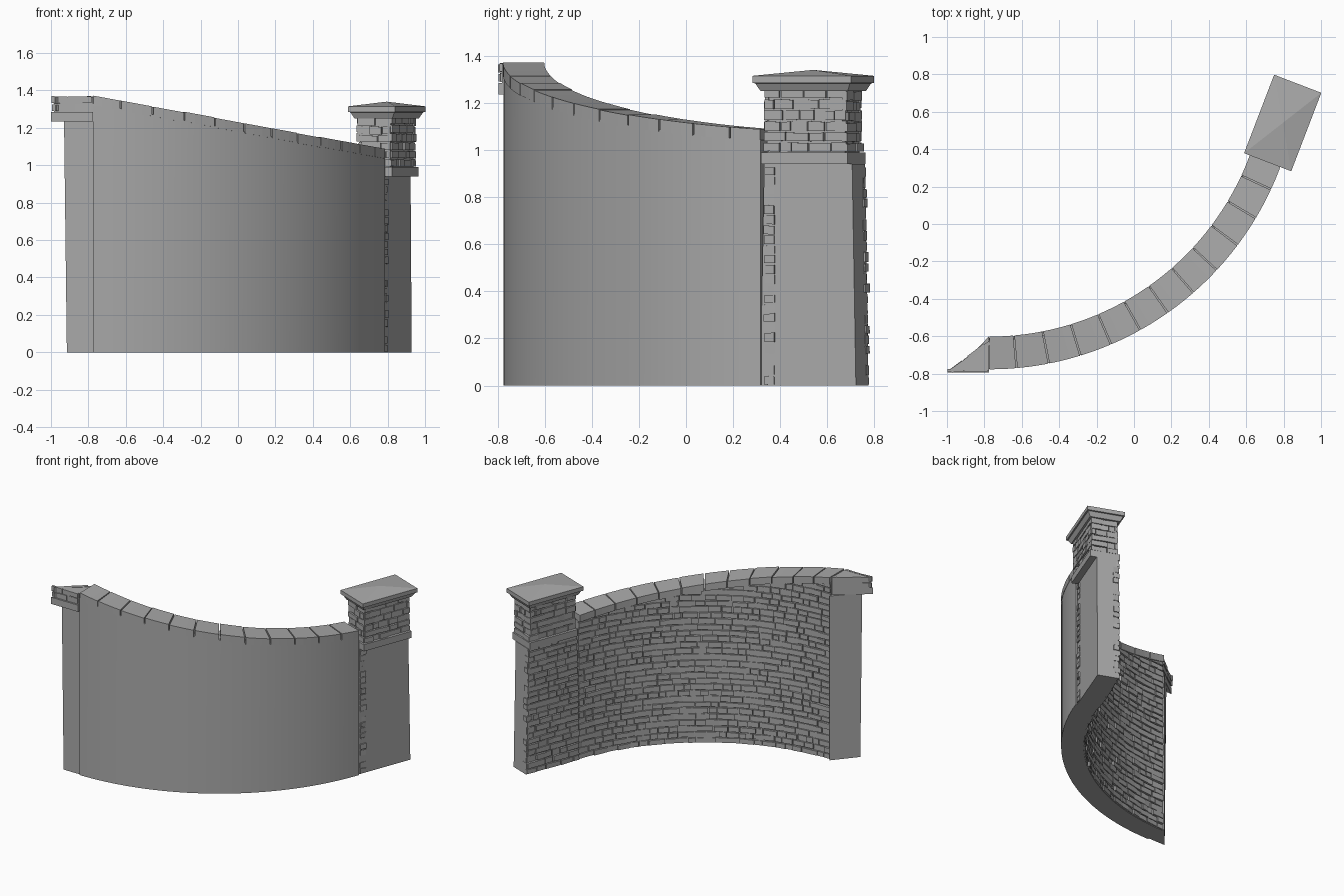
import bpy, bmesh, math, random
from mathutils import Vector

random.seed(7)
cube = bpy.data.objects.get("Cube")
if cube:
    bpy.data.objects.remove(cube)

stone = bpy.data.materials.new("grey_stone")
stone.use_nodes = True
GREY = (0.4, 0.4, 0.4, 1)
stone.diffuse_color = GREY
stone.node_tree.nodes["Principled BSDF"].inputs["Base Color"].default_value = GREY

# Layout: curved wall about an arc centre, gate pillar on its own rotated axes
ARC = Vector((-0.775, 0.885, 0))
R_OUT, R_IN, END = 1.66, 1.495, math.radians(70)
PILLAR = Vector((0.795, 0.54, 0))
T = Vector((0.358, 0.934, 0))
N = Vector((0.934, -0.358, 0))
BAND_Z, SHAFT_Z, CAP_Z = 0.94, 0.99, 1.25
ROW = 0.044


def loft(bm, rings, close_ends=True):
    """Skin a list of equal point rings."""
    vs = [[bm.verts.new(p) for p in r] for r in rings]
    n = len(vs[0])
    for a, b in zip(vs, vs[1:]):
        for i in range(n):
            bm.faces.new((a[i], a[(i + 1) % n], b[(i + 1) % n], b[i]))
    if close_ends:
        bm.faces.new(vs[0])
        bm.faces.new(vs[-1])


def finish(bm, name, smooth=False):
    bmesh.ops.recalc_face_normals(bm, faces=bm.faces)
    me = bpy.data.meshes.new(name)
    bm.to_mesh(me)
    bm.free()
    me.materials.append(stone)
    ob = bpy.data.objects.new(name, me)
    bpy.context.collection.objects.link(ob)
    if smooth:
        bpy.ops.object.select_all(action='DESELECT')
        ob.select_set(True)
        bpy.context.view_layer.objects.active = ob
        bpy.ops.object.shade_smooth_by_angle(angle=math.radians(30))
    return ob


def solid(name, rings, smooth=False):
    bm = bmesh.new()
    loft(bm, rings)
    return finish(bm, name, smooth)


def arc_point(a, r, z):
    return ARC + Vector((r * math.sin(a), -r * math.cos(a), z))


def arc_top(a):
    return 1.375 - 0.307 * math.sin(a)


def pillar_point(t, n, z):
    return PILLAR + T * t + N * n + Vector((0, 0, z))


def pillar_ring(a, b, z):
    return [pillar_point(i * a, j * b, z) for i, j in ((-1, -1), (1, -1), (1, 1), (-1, 1))]


def lay_bricks(bm, place, s0, s1, z0, top, length=(0.045, 0.12), depth=0.02):
    """Courses of uneven bricks; place(s, d, z) maps onto the face, d outward."""
    rnd = random.uniform
    z = z0
    while z < top(s0) - 0.012 or z < top(s1) - 0.012:
        h = ROW * rnd(0.9, 1.1)
        s = s0
        while s < s1 - 0.004:
            e = s + rnd(*length)
            if s1 - e < length[0] * 0.6:
                e = s1
            e = min(e, s1)
            gap, out = 0.0025, rnd(-0.005, 0.006)
            ends = []
            for x in (s + gap, e - gap):
                lo = z + gap + rnd(0, 0.003)
                hi = min(z + h - gap + rnd(-0.004, 0.002), top(x))
                ends.append((x + rnd(-0.002, 0.002), lo, hi, out + rnd(-0.003, 0.003)))
            if all(hi - lo > 0.008 for _, lo, hi, _ in ends):
                loft(bm, [[place(x, -depth, lo), place(x, d, lo),
                           place(x, d, hi), place(x, -depth, hi)] for x, lo, hi, d in ends])
            s = e
        z += h


# Curved wall with its plain rendered outer face
STEPS = 28
solid("curved_wall", [[arc_point(a, R_OUT, 0), arc_point(a, R_OUT, arc_top(a) - 0.045),
                       arc_point(a, R_IN + 0.012, arc_top(a) - 0.045),
                       arc_point(a, R_IN + 0.012, 0)]
                      for a in (END * i / STEPS for i in range(STEPS + 1))], smooth=True)

# Brickwork on the inner side of the curve
bm = bmesh.new()
lay_bricks(bm, lambda s, d, z: arc_point(s / R_IN, R_IN + 0.002 - d, z), 0, END * R_IN, 0,
           lambda s: arc_top(s / R_IN) - 0.05)
finish(bm, "wall_bricks")

# Coping stones along the sloping top
bm = bmesh.new()
joints = [0] + [math.radians(5.1 + 6 * k) for k in range(11)] + [END]
for a0, a1 in zip(joints, joints[1:]):
    gap, lift = 0.0022, random.uniform(-0.003, 0.002)
    rings = []
    for k in range(4):
        a = a0 + gap + (a1 - a0 - 2 * gap) * k / 3
        zt = arc_top(a) + lift
        rings.append([arc_point(a, r, z) for r, z in
                      ((R_OUT + 0.002, zt - 0.052), (R_OUT + 0.002, zt),
                       (R_IN - 0.008, zt), (R_IN - 0.008, zt - 0.052))])
    loft(bm, rings)
finish(bm, "coping_stones")


# Left end pillar, cut off on a diagonal
def wedge(left, front, back, z):
    return [Vector((left, front, z)), Vector((-0.775, front, z)), Vector((-0.775, back, z))]


solid("end_pillar_body", [wedge(-0.915, -0.765, -0.6, 0), wedge(-0.93, -0.765, -0.6, 1.235)])
solid("end_pillar_band", [wedge(-1, -0.795, -0.63, 1.235), wedge(-1, -0.795, -0.63, 1.285)])
solid("end_pillar_top", [wedge(-0.985, -0.782, -0.625, 1.285), wedge(-0.985, -0.782, -0.625, 1.365)])
bm = bmesh.new()
lay_bricks(bm, lambda s, d, z: Vector((s, -0.787 - d, z)), -0.997, -0.78, 1.286,
           lambda s: 1.376, depth=0.012)
cut = (Vector((-0.775, -0.625, 0)) - Vector((-0.985, -0.782, 0))).normalized()
lay_bricks(bm, lambda s, d, z: Vector((-0.985, -0.782, z)) + cut * s
           + Vector((-cut.y, cut.x, 0)) * d, 0, 0.26, 1.286, lambda s: 1.376, depth=0.02)
finish(bm, "end_pillar_bricks")


# Gate pillar: battered lower shaft with plain outer and end panels
def batter(z):
    return 1.085 - 0.085 * z / BAND_Z


solid("gate_pillar_body", [[pillar_point(t * batter(z), n, z) for t, n in
                            ((-0.2, -0.09), (0.2, -0.09), (0.2, 0.06), (-0.2, 0.06))]
                           for z in (0, BAND_Z)])
bm = bmesh.new()
below_band = lambda s: BAND_Z
lay_bricks(bm, lambda s, d, z: pillar_point(s * batter(z), -0.1 - d, z),
           -0.2, 0.2, 0, below_band)
lay_bricks(bm, lambda s, d, z: pillar_point(0.202 * batter(z) + d, s, z),
           -0.1, -0.055, 0, below_band, (0.03, 0.05))
lay_bricks(bm, lambda s, d, z: pillar_point(s, 0.064 + d, z),
           -0.2, -0.15, 0, below_band, (0.035, 0.055))
finish(bm, "gate_pillar_bricks")

solid("gate_pillar_band", [pillar_ring(0.197, 0.1065, z) for z in (BAND_Z, SHAFT_Z)])

# Upper shaft, bricked on four sides
solid("gate_pillar_shaft", [pillar_ring(0.178, 0.086, z) for z in (SHAFT_Z, CAP_Z)])
bm = bmesh.new()
for side in (-1, 1):
    lay_bricks(bm, lambda s, d, z: pillar_point(s, side * (0.095 + d), z),
               -0.187, 0.187, SHAFT_Z, lambda s: CAP_Z)
    lay_bricks(bm, lambda s, d, z: pillar_point(side * (0.187 + d), s, z),
               -0.095, 0.095, SHAFT_Z, lambda s: CAP_Z)
finish(bm, "gate_pillar_shaft_bricks")

# Moulded cap with a low pyramid top
solid("gate_pillar_cap", [pillar_ring(a, b, z) for a, b, z in
                          ((0.198, 0.108, CAP_Z), (0.215, 0.126, 1.283), (0.2245, 0.135, 1.285),
                           (0.2245, 0.135, 1.315), (0.002, 0.001, 1.34))])
